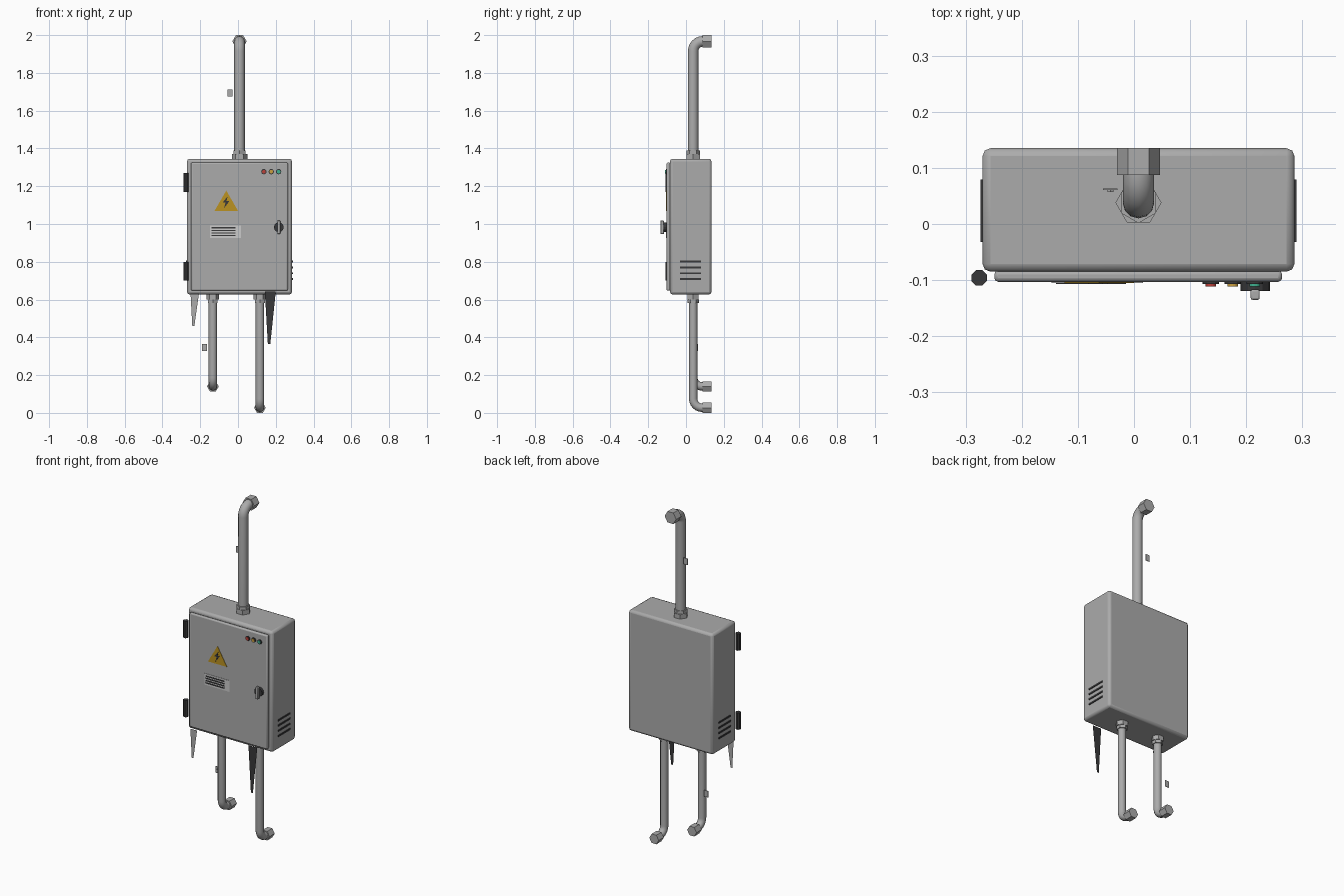
import bpy, bmesh
from math import pi, sin, cos
from mathutils import Vector

if "Cube" in bpy.data.objects:
    bpy.data.objects.remove(bpy.data.objects["Cube"])


def material(name, rgb):
    m = bpy.data.materials.new(name)
    m.diffuse_color = (*rgb, 1)
    m.use_nodes = True
    m.node_tree.nodes["Principled BSDF"].inputs["Base Color"].default_value = m.diffuse_color
    return m


GREY = material("painted_grey", (0.41, 0.41, 0.41))
DARK = material("dark", (0.04, 0.04, 0.042))
YELLOW = material("sign_yellow", (0.5, 0.29, 0.015))
PALE = material("pale", (0.68, 0.68, 0.68))
LAMPS = {"red": material("red", (0.5, 0.05, 0.04)),
         "amber": material("amber", (0.6, 0.35, 0.05)),
         "green": material("green", (0.05, 0.45, 0.28))}


def finish(ob, name, mat=None, smooth=False):
    ob.name = name
    ob.data.materials.append(mat or GREY)
    if smooth:
        bpy.ops.object.shade_smooth_by_angle(angle=0.6)
    return ob


def box(name, lo, hi, mat=None, bevel=0.0, segments=2):
    lo, hi = Vector(lo), Vector(hi)
    bpy.ops.mesh.primitive_cube_add(size=1, location=(lo + hi) / 2)
    ob = bpy.context.object
    for v in ob.data.vertices:
        v.co *= (hi - lo)
    if bevel:
        b = ob.modifiers.new("bevel", 'BEVEL')
        b.width, b.segments = bevel, segments
        bpy.ops.object.shade_smooth_by_angle(angle=0.6)
    return finish(ob, name, mat)


def cyl(name, a, b, r, sides, mat=None, spin=0.0, smooth=False):
    """Cylinder between points a and b."""
    a, b = Vector(a), Vector(b)
    d = b - a
    bpy.ops.mesh.primitive_cylinder_add(vertices=sides, radius=r, depth=d.length)
    ob = bpy.context.object
    for v in ob.data.vertices:
        c, s = cos(spin), sin(spin)
        v.co.x, v.co.y = c * v.co.x - s * v.co.y, s * v.co.x + c * v.co.y
    ob.rotation_euler = d.to_track_quat('Z', 'Y').to_euler()
    ob.location = (a + b) / 2
    return finish(ob, name, mat, smooth)


def plate(name, points, y, thick, mat=None):
    """Flat outline in x,z extruded forward from depth y."""
    bm = bmesh.new()
    face = bm.faces.new([bm.verts.new((x, y, z)) for x, z in points])
    if thick:
        ext = bmesh.ops.extrude_face_region(bm, geom=[face])
        for v in ext["geom"]:
            if isinstance(v, bmesh.types.BMVert):
                v.co.y -= thick
        bmesh.ops.recalc_face_normals(bm, faces=bm.faces)
    me = bpy.data.meshes.new(name)
    bm.to_mesh(me)
    bm.free()
    ob = bpy.data.objects.new(name, me)
    bpy.context.collection.objects.link(ob)
    return finish(ob, name, mat)


def conduit(name, x, z0, z1, r, nut_r, bend):
    """Pipe leaving the box at z0, turning back to the wall at height z1."""
    y, up = 0.038, (1 if z1 > z0 else -1)
    pts = [(x, y, z0)]
    for i in range(7):
        t = i / 6 * pi / 2
        pts.append((x, y + bend * (1 - cos(t)), z1 - up * bend * (1 - sin(t))))
    pts.append((x, 0.13, z1))
    cu = bpy.data.curves.new(name, 'CURVE')
    cu.dimensions = '3D'
    cu.bevel_depth, cu.bevel_resolution = r, 4
    sp = cu.splines.new('POLY')
    sp.points.add(len(pts) - 1)
    for p, co in zip(sp.points, pts):
        p.co = (*co, 1)
    ob = bpy.data.objects.new(name, cu)
    bpy.context.collection.objects.link(ob)
    bpy.ops.object.select_all(action='DESELECT')
    ob.select_set(True)
    bpy.context.view_layer.objects.active = ob
    bpy.ops.object.convert(target='MESH')
    finish(bpy.context.object, name, None, True)
    # hexagon gland at the box, locking ring, and hexagon coupling at the wall
    cyl(name + "_gland", (x, y, z0), (x, y, z0 + up * 0.028), nut_r * 1.08, 6, spin=pi / 6)
    cyl(name + "_gland_ring", (x, y, z0 + up * 0.028), (x, y, z0 + up * 0.046),
        nut_r * 0.96, 6)
    c = cyl(name + "_coupling", (x, 0.087, z1), (x, 0.135, z1), nut_r, 6, spin=pi / 2)
    # orient coupling so its corners point sideways
    xs = [(c.rotation_euler.to_matrix() @ v.co).x for v in c.data.vertices]
    if max(xs) - min(xs) < nut_r * 1.9:
        c.rotation_euler.rotate_axis('Z', pi / 6)


# Cabinet and door
box("cabinet", (-0.27, -0.085, 0.627), (0.286, 0.135, 1.345), bevel=0.014)
box("door", (-0.249, -0.103, 0.647), (0.264, -0.083, 1.325), bevel=0.007)

# Hinges
for i, z in enumerate((0.75, 1.22)):
    cyl(f"hinge_{i}", (-0.276, -0.096, z - 0.05), (-0.276, -0.096, z + 0.05),
        0.0148, 8, DARK, spin=pi / 8)

# Side vents
for side, x in (("left", -0.27), ("right", 0.286)):
    for i in range(4):
        z = 0.708 + i * 0.031
        box(f"vent_{side}_{i}", (x - 0.004, -0.032, z - 0.005),
            (x + 0.004, 0.079, z + 0.005), DARK)

# Conduits
conduit("top_conduit", 0.008, 1.343, 1.967, 0.028, 0.038, 0.052)
conduit("left_conduit", -0.133, 0.629, 0.14, 0.0222, 0.031, 0.048)
conduit("right_conduit", 0.116, 0.629, 0.027, 0.0222, 0.031, 0.048)

# Conduit clips with a screw
for name, x, z in (("top_clip", -0.042, 1.693), ("lower_clip", -0.177, 0.347)):
    box(name, (x - 0.013, 0.0605, z - 0.019), (x + 0.013, 0.0635, z + 0.019))
    cyl(name + "_screw", (x, 0.057, z), (x, 0.062, z), 0.006, 6)

# Indicator lamps
for (name, mat), x in zip(LAMPS.items(), (0.137, 0.176, 0.215)):
    cyl(f"lamp_bezel_{name}", (x, -0.1, 1.277), (x, -0.107, 1.277), 0.0145, 12, DARK)
    cyl(f"lamp_{name}", (x, -0.1, 1.277), (x, -0.111, 1.277), 0.0095, 12, mat)

# Turn handle
cyl("handle_base", (0.216, -0.1, 0.983), (0.216, -0.119, 0.983), 0.026, 12, DARK)
box("handle_lever", (0.208, -0.135, 0.947), (0.224, -0.117, 1.018), bevel=0.003)

# Warning sign with lightning bolt
plate("warning_sign", [(-0.124, 1.07), (0.0, 1.07), (-0.062, 1.177)], -0.102, 0.003, YELLOW)
bolt = [(-0.055, 1.146), (-0.082, 1.113), (-0.066, 1.113), (-0.074, 1.083),
        (-0.046, 1.121), (-0.061, 1.121)]
plate("warning_bolt", bolt, -0.104, 0.003, DARK)

# Data plate with dark rules
box("data_plate", (-0.147, -0.105, 0.926), (0.016, -0.102, 0.993), PALE)
for i in range(4):
    z = 0.939 + i * 0.0135
    box(f"plate_rule_{i}", (-0.139, -0.107, z - 0.0035), (-0.014, -0.104, z + 0.0035), DARK)

# Run-off streaks hanging below the cabinet
plate("left_streak", [(-0.251, 0.63), (-0.242, 0.46), (-0.231, 0.46), (-0.207, 0.63)],
      -0.089, 0)
plate("right_streak", [(0.142, 0.643), (0.158, 0.365), (0.171, 0.365), (0.2, 0.643)],
      -0.1045, 0, DARK)
